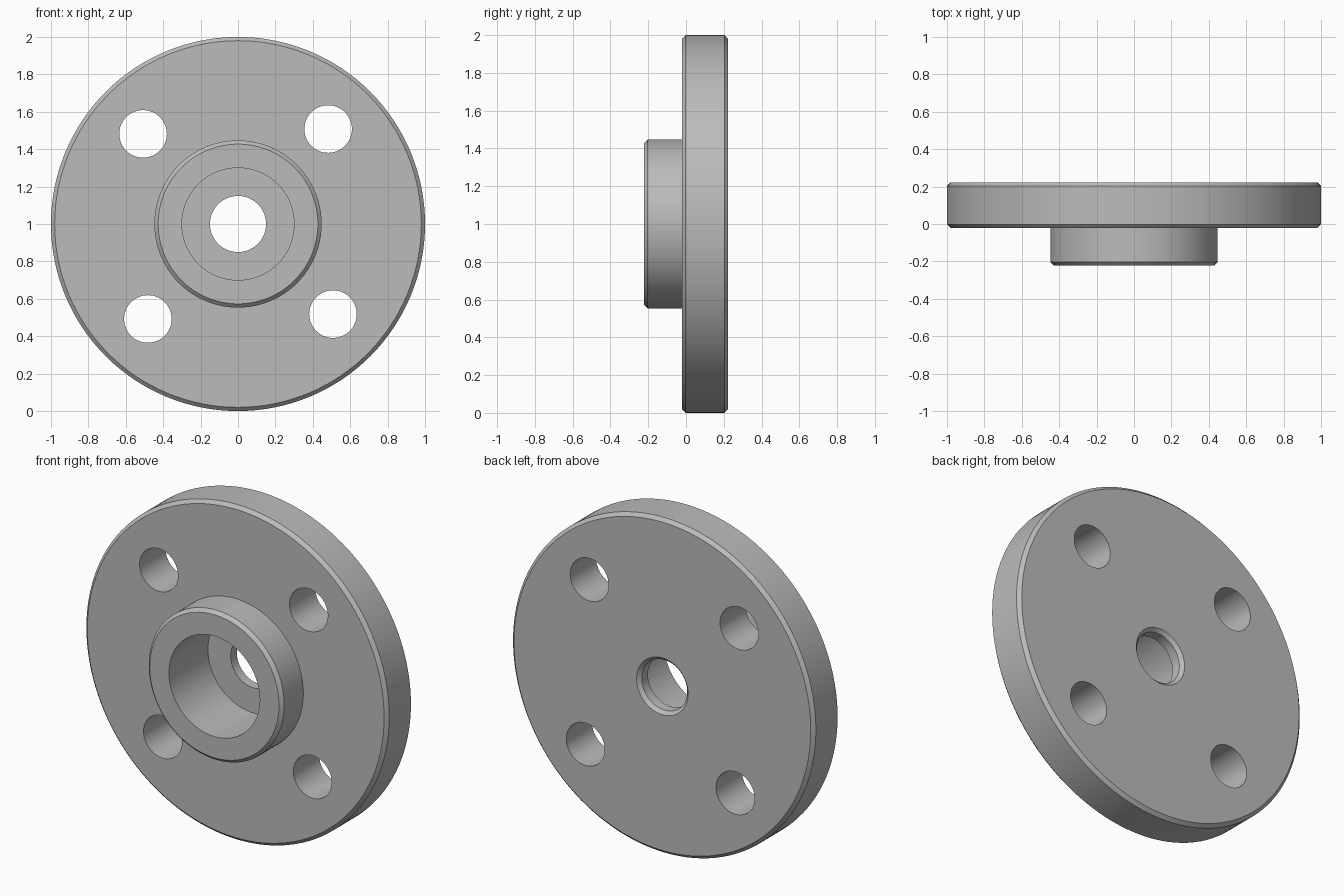
import bpy
import bmesh
from math import cos, sin, radians, tau
from mathutils import Matrix, Vector

if "Cube" in bpy.data.objects:
    bpy.data.objects.remove(bpy.data.objects["Cube"])

SEGMENTS = 128
CENTRE = Vector((0, 0, 1))
FRONT, STEP, BACK = -0.223, -0.022, 0.223
HUB_R, BORE_R, HOLE_R, BEVEL = 0.447, 0.30, 0.15, 0.02
FLOOR = 0.145

steel = bpy.data.materials.new("grey steel")
steel.use_nodes = True
grey = (0.5, 0.5, 0.5, 1)
steel.diffuse_color = grey
steel.node_tree.nodes["Principled BSDF"].inputs["Base Color"].default_value = grey


def make_object(name, bm):
    bmesh.ops.recalc_face_normals(bm, faces=bm.faces)
    mesh = bpy.data.meshes.new(name)
    bm.to_mesh(mesh)
    bm.free()
    mesh.materials.append(steel)
    obj = bpy.data.objects.new(name, mesh)
    bpy.context.collection.objects.link(obj)
    return obj


def lathe(name, profile):
    """Turn a closed (radius, y) profile around the flange axis."""
    bm = bmesh.new()
    rings = []
    for i in range(SEGMENTS):
        a = tau * i / SEGMENTS
        rings.append([bm.verts.new(CENTRE + Vector((r * cos(a), y, r * sin(a))))
                      for r, y in profile])
    n = len(profile)
    for i in range(SEGMENTS):
        p, q = rings[i], rings[(i + 1) % SEGMENTS]
        for j in range(n):
            k = (j + 1) % n
            bm.faces.new((p[j], p[k], q[k], q[j]))
    return make_object(name, bm)


# Flange disc with raised hub, stepped bore and chamfered edges
flange = lathe("hub_flange", [
    (BORE_R, FRONT), (HUB_R - BEVEL, FRONT), (HUB_R, FRONT + BEVEL),
    (HUB_R, STEP), (1 - BEVEL, STEP), (1, STEP + BEVEL),
    (1, BACK - BEVEL), (1 - BEVEL, BACK),
    (HOLE_R + BEVEL, BACK), (HOLE_R, BACK - BEVEL),
    (HOLE_R, FLOOR), (BORE_R, FLOOR),
])

# Four bolt holes on a slightly turned bolt circle
bm = bmesh.new()
for i in range(4):
    a = radians(46.5 + 90 * i)
    place = CENTRE + Vector((0.7 * cos(a), 0.1, 0.7 * sin(a)))
    bmesh.ops.create_cone(bm, cap_ends=True, segments=64, radius1=0.127,
                          radius2=0.127, depth=0.6,
                          matrix=Matrix.Translation(place) @ Matrix.Rotation(radians(90), 4, 'X'))
cutter = make_object("bolt_hole_cutter", bm)
cutter.hide_render = True

cut = flange.modifiers.new("bolt holes", 'BOOLEAN')
cut.operation = 'DIFFERENCE'
cut.solver = 'EXACT'
cut.object = cutter

bpy.ops.object.select_all(action='DESELECT')
flange.select_set(True)
bpy.context.view_layer.objects.active = flange
bpy.ops.object.modifier_apply(modifier=cut.name)
bpy.data.objects.remove(cutter)
bpy.ops.object.shade_smooth_by_angle(angle=radians(30))
